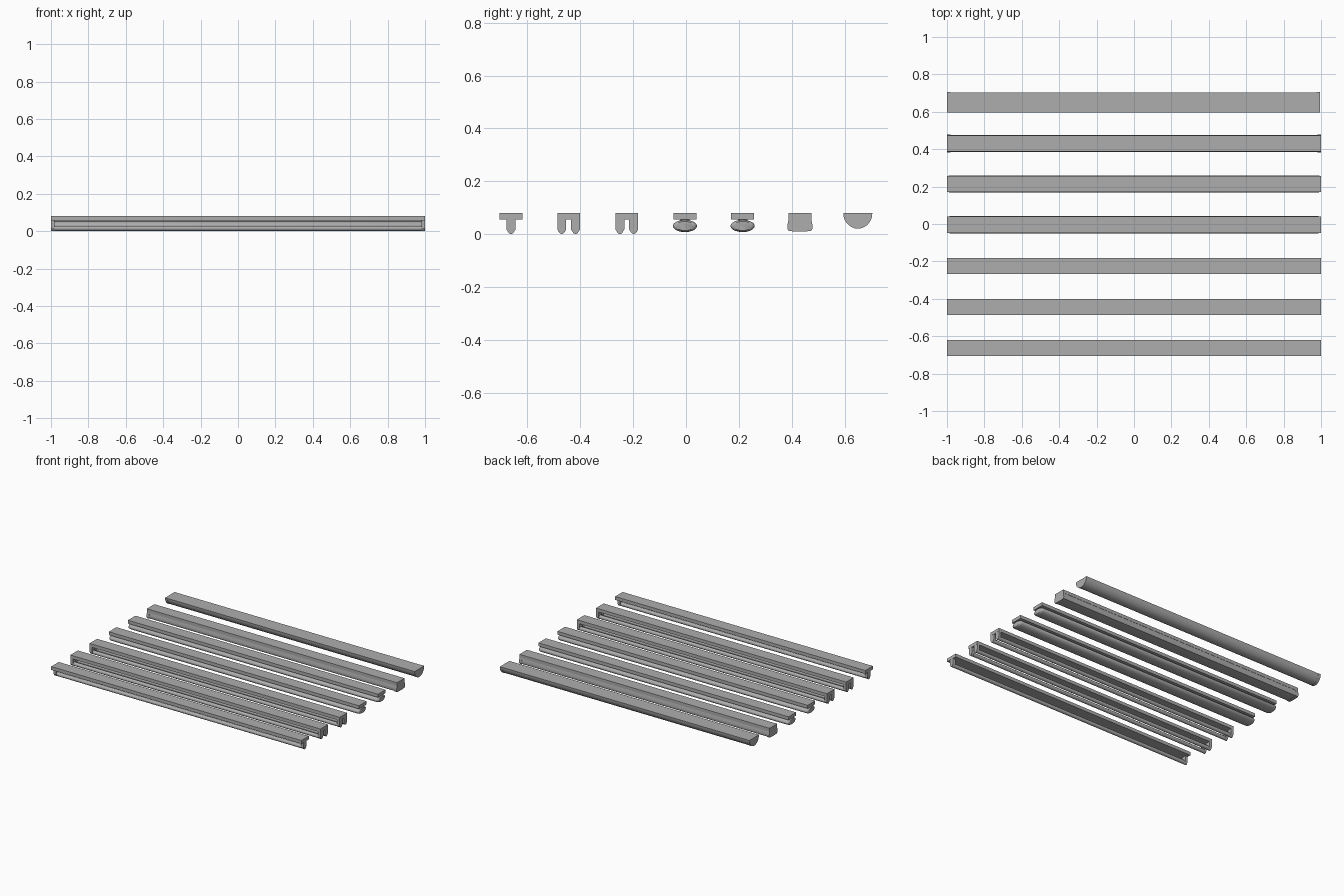
import bpy, bmesh, math

if "Cube" in bpy.data.objects:
    bpy.data.objects.remove(bpy.data.objects["Cube"])

grey = bpy.data.materials.new("lamp_grey")
grey.diffuse_color = (0.42, 0.42, 0.42, 1)
grey.use_nodes = True
grey.node_tree.nodes["Principled BSDF"].inputs["Base Color"].default_value = grey.diffuse_color


def loft(name, sections, smooth=True):
    """Skin a run of (x, [(y, z), ...]) cross-sections and cap both ends."""
    bm = bmesh.new()
    rings = [[bm.verts.new((x, y, z)) for y, z in pts] for x, pts in sections]
    n = len(rings[0])
    for a, b in zip(rings, rings[1:]):
        for i in range(n):
            j = (i + 1) % n
            bm.faces.new((a[i], a[j], b[j], b[i]))
    bm.faces.new(rings[0][::-1])
    bm.faces.new(rings[-1])
    bmesh.ops.recalc_face_normals(bm, faces=bm.faces)
    me = bpy.data.meshes.new(name)
    bm.to_mesh(me)
    bm.free()
    me.materials.append(grey)
    ob = bpy.data.objects.new(name, me)
    bpy.context.collection.objects.link(ob)
    if smooth:
        bpy.context.view_layer.objects.active = ob
        ob.select_set(True)
        bpy.ops.object.shade_smooth_by_angle(angle=math.radians(40))
        ob.select_set(False)
    return ob


def extrude(name, x0, x1, pts, smooth=True):
    return loft(name, [(x0, pts), (x1, pts)], smooth)


def rect(y, w, z0, z1):
    return [(y - w, z0), (y + w, z0), (y + w, z1), (y - w, z1)]


def oval(y, z, ry, rz, n=16):
    return [(y + ry * math.cos(2 * math.pi * i / n),
             z + rz * math.sin(2 * math.pi * i / n)) for i in range(n)]


def scaled(pts, y, z, s):
    return [(y + (a - y) * s, z + (b - z) * s) for a, b in pts]


def housing(y):
    extrude("housing", -1, 1, rect(y, 0.043, 0.056, 0.08), False)


def tube_with_sockets(y):
    extrude("tube", -0.985, 0.985, oval(y, 0.0155, 0.0135, 0.0135, 12))
    socket = [(y - 0.017, 0.056), (y - 0.017, 0.018), (y - 0.008, 0.004),
              (y, 0), (y + 0.008, 0.004), (y + 0.017, 0.018), (y + 0.017, 0.056)]
    for s in (-1, 1):
        extrude("tube_socket", s * 0.98, s * 0.999, socket, False)


# Bare tube fittings: one single, two double
for yc, offsets in ((-0.662, (0,)), (-0.444, (-0.026, 0.026)), (-0.224, (-0.026, 0.026))):
    housing(yc)
    for o in offsets:
        tube_with_sockets(yc + o)

# Fittings with a flattened oval diffuser hung on a narrow neck
for yc in (-0.004, 0.214):
    housing(yc)
    extrude("diffuser_neck", -0.98, 0.98, rect(yc, 0.018, 0.045, 0.056), False)
    ring = oval(yc, 0.031, 0.046, 0.023, 20)
    loft("oval_diffuser", [(x, scaled(ring, yc, 0.031, s)) for x, s in (
        (-1, 0.75), (-0.995, 0.92), (-0.985, 1), (0.985, 1), (0.995, 0.92), (1, 0.75))])

# Deep boxed fitting with rounded diffuser and end caps
yc = 0.431
housing(yc)
half = [(0.043, 0.056), (0.047, 0.036), (0.048, 0.022), (0.043, 0.013), (0.022, 0.010)]
box = [(yc + a, b) for a, b in half] + [(yc - a, b) for a, b in reversed(half)]
extrude("box_diffuser", -0.98, 0.98, scaled(box, yc, 0.056, 0.96))
for s in (-1, 1):
    extrude("box_end_cap", s * 0.98, s * 1.0, box)

# Half-round fitting
yc = 0.650
half_round = [(yc + 0.055 * math.cos(math.pi * i / 14),
               0.08 - 0.059 * math.sin(math.pi * i / 14)) for i in range(15)]
extrude("half_round_diffuser", -0.98, 0.975, scaled(half_round, yc, 0.08, 0.98))
for x0, x1 in ((-1, -0.98), (0.975, 0.995)):
    extrude("half_round_end_cap", x0, x1, half_round)
